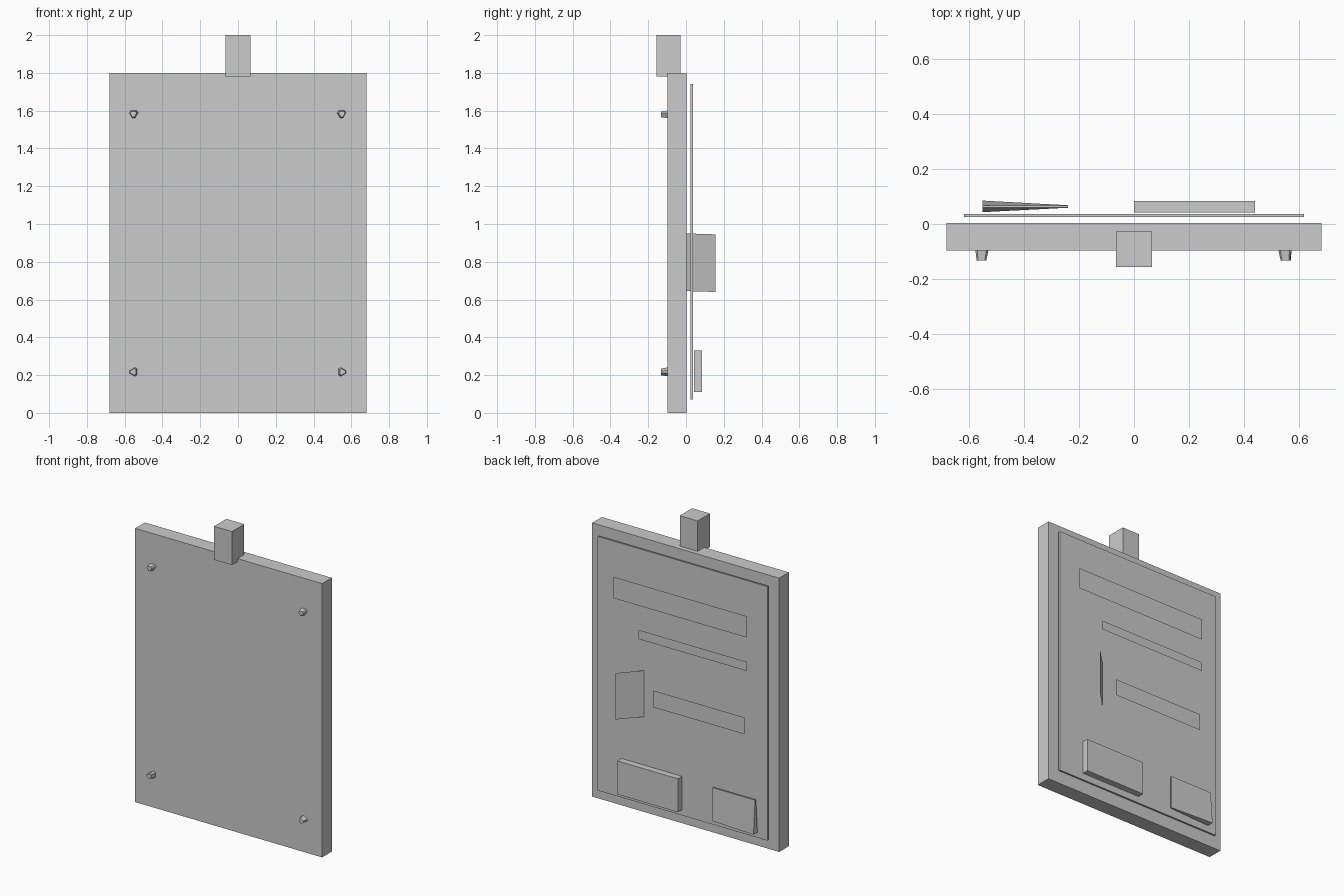
import bpy
from math import sin, cos, radians

if "Cube" in bpy.data.objects:
    bpy.data.objects.remove(bpy.data.objects["Cube"])


def mesh(name, verts, faces):
    me = bpy.data.meshes.new(name)
    me.from_pydata(verts, [], faces)
    me.update()
    ob = bpy.data.objects.new(name, me)
    bpy.context.collection.objects.link(ob)
    return ob


BOX = [(0, 1, 2, 3), (7, 6, 5, 4), (0, 4, 5, 1), (1, 5, 6, 2), (2, 6, 7, 3), (3, 7, 4, 0)]


def slab(name, x0, x1, z0, z1, front, back):
    """Front/back are depths at the corners: low x low z, high x low z, high x high z, low x high z."""
    xz = [(x0, z0), (x1, z0), (x1, z1), (x0, z1)]
    verts = [(x, y, z) for (x, z), y in zip(xz, front)]
    verts += [(x, y, z) for (x, z), y in zip(xz, back)]
    return mesh(name, verts, BOX)


def box(name, x0, x1, y0, y1, z0, z1):
    return slab(name, x0, x1, z0, z1, [y0] * 4, [y1] * 4)


# Main board and the square hanger block on its top edge
box("board", -0.68, 0.68, -0.097, 0.003, 0, 1.8)
box("top_block", -0.065, 0.065, -0.156, -0.028, 1.78, 2.0)

# Large backing sheet
box("backing_sheet", -0.617, 0.617, 0.025, 0.036, 0.07, 1.74)

# Flat paper strips on the sheet
for i, (x0, x1, z0, z1) in enumerate([(-0.485, 0.485, 1.38, 1.52),
                                      (-0.485, 0.302, 1.16, 1.22),
                                      (-0.47, 0.193, 0.74, 0.85)]):
    mesh(f"strip_{i + 1}", [(x1, 0.062, z0), (x0, 0.062, z0),
                            (x0, 0.062, z1), (x1, 0.062, z1)], [(0, 1, 2, 3)])

# Thick pad and a note with one lifted corner
box("pad", 0.0, 0.44, 0.042, 0.084, 0.11, 0.33)
slab("curled_note", -0.55, -0.24, 0.11, 0.33,
     [0.043, 0.059, 0.059, 0.059], [0.085, 0.068, 0.068, 0.068])

# Slanted flap standing out of the sheet
mesh("flap", [(0.247, 0.003, 0.645), (0.402, 0.157, 0.64),
              (0.402, 0.157, 0.945), (0.247, 0.003, 0.95)], [(0, 1, 2, 3)])

# Four blunt triangular pegs on the front
for name, x, z, turn, lean in [("upper_left_peg", -0.552, 1.583, -90, -0.002),
                               ("upper_right_peg", 0.548, 1.583, -90, 0.002),
                               ("lower_left_peg", -0.551, 0.217, 180, -0.003),
                               ("lower_right_peg", 0.549, 0.217, 0, 0.003)]:
    angles = [radians(turn + k * 120 + s) for k in range(3) for s in (-17, 17)]
    verts = [(x + r * cos(a) + dx, y, z + r * sin(a))
             for r, y, dx in ((0.024, -0.096, 0), (0.018, -0.133, lean)) for a in angles]
    faces = [tuple(range(5, -1, -1)), tuple(range(6, 12))]
    faces += [(k, (k + 1) % 6, 6 + (k + 1) % 6, 6 + k) for k in range(6)]
    mesh(name, verts, faces)
